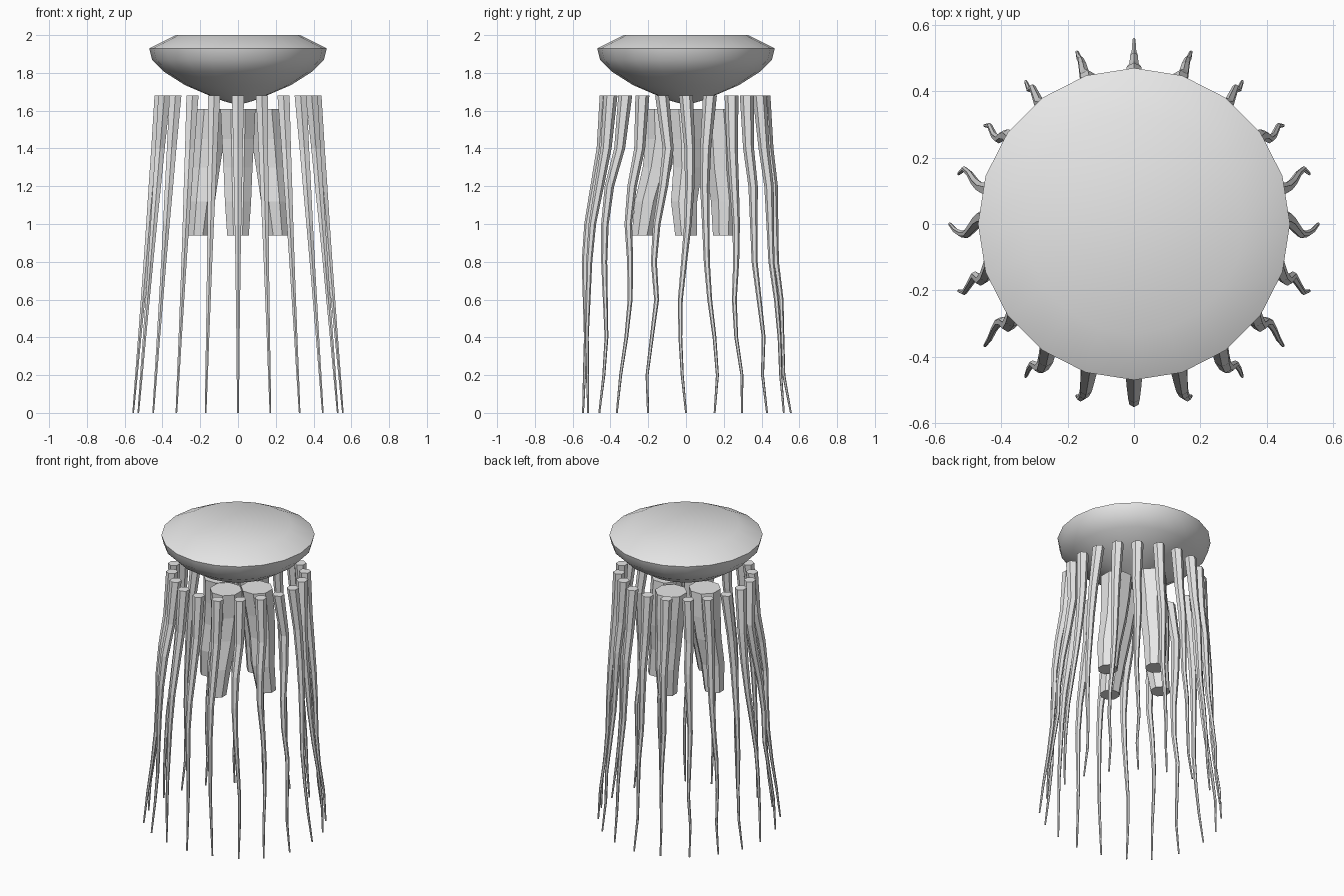
import bpy
import bmesh
import math
from mathutils import Vector

default_cube = bpy.data.objects.get("Cube")
if default_cube:
    bpy.data.objects.remove(default_cube, do_unlink=True)

grey = bpy.data.materials.new("pale_grey")
grey.use_nodes = True
grey.diffuse_color = (0.8, 0.8, 0.8, 1)
grey.node_tree.nodes["Principled BSDF"].inputs["Base Color"].default_value = grey.diffuse_color


def finish(name, bm):
    """Turn a bmesh into a named, coloured object."""
    bmesh.ops.recalc_face_normals(bm, faces=bm.faces)
    mesh = bpy.data.meshes.new(name)
    bm.to_mesh(mesh)
    bm.free()
    mesh.materials.append(grey)
    obj = bpy.data.objects.new(name, mesh)
    bpy.context.collection.objects.link(obj)
    return obj


def loft(name, centres, radii, sides):
    """Capped tube with level cross-sections along the given centres."""
    bm = bmesh.new()
    rings = []
    for centre, radius in zip(centres, radii):
        ring = []
        for i in range(sides):
            a = math.tau * (i + 0.5) / sides
            ring.append(bm.verts.new(centre + radius * Vector((math.cos(a), math.sin(a), 0))))
        rings.append(ring)
    for upper, lower in zip(rings, rings[1:]):
        for i in range(sides):
            j = (i + 1) % sides
            bm.faces.new((upper[i], upper[j], lower[j], lower[i]))
    bm.faces.new(rings[0])
    bm.faces.new(rings[-1])
    return finish(name, bm)


def hanging_path(angle, heights, inner, outer, sway):
    """Points spreading outward on the way down, swaying along y."""
    top, bottom = heights[0], heights[-1]
    points = []
    for z, offset in zip(heights, sway):
        reach = inner + (outer - inner) * (top - z) / (top - bottom)
        points.append(Vector((reach * math.cos(angle),
                              reach * math.sin(angle) + offset / 100, z)))
    return points


# Bell: flat top, sharp rim, rounded underside
profile = [(0, 2), (0.33, 2), (0.47, 1.93), (0.455, 1.87), (0.39, 1.805),
           (0.28, 1.735), (0.175, 1.69), (0.075, 1.65), (0, 1.63)]
bm = bmesh.new()
verts = [bm.verts.new((0, r, z)) for r, z in profile]
edges = [bm.edges.new(pair) for pair in zip(verts, verts[1:])]
bmesh.ops.spin(bm, geom=verts + edges, cent=(0, 0, 0), axis=(0, 0, 1),
               angle=math.tau, steps=20, use_duplicate=False)
bmesh.ops.remove_doubles(bm, verts=bm.verts, dist=0.0005)
bell = finish("bell", bm)
bpy.ops.object.select_all(action="DESELECT")
bell.select_set(True)
bpy.context.view_layer.objects.active = bell
bpy.ops.object.shade_smooth_by_angle(angle=math.radians(40))

# Tentacles: the sway from front to back, mirrored left and right
sways = [
    (-1, -1, -3, -5, -5, -3, -1, 0, 1),
    (-1, -1, -3, -5, -5, -4, -3, -1, 1),
    (1, 0, -4, -5, -4, -2, 0, 0, -1),
    (1, 1, -2, -3, -1, 0, -1, -3, -4),
    (0, 4, 2, -1, -2, 0, -2, -4, -3),
    (0, 2, 2, 1, -1, -3, -3, -2, 0),
    (0, -3, -4, -4, -4, -3, -1, 0, -2),
    (0, -1, -1, -1, -2, -4, -4, -2, -3),
    (-1, -2, -1, -2, -3, -2, -1, -3, -2),
    (0, 0, 1, 0, -1, 0, 0, -1, -1),
    (0, 0, 1, 0, -1, 0, -1, -2, 0),
]
tentacle_heights = [1.68, 1.4, 1.2, 1, 0.8, 0.6, 0.4, 0.2, 0]
tentacle_radii = [0.037, 0.029, 0.025, 0.02, 0.016, 0.013, 0.01, 0.008, 0.005]
for i, sway in enumerate(sways):
    angle = math.radians(18 * i - 90)
    middle = i in (0, len(sways) - 1)
    for side, label in ((1, "left"), (-1, "right")):
        if middle and side < 0:
            continue
        turn = angle if side > 0 else math.pi - angle
        path = hanging_path(turn, tentacle_heights, 0.41, 0.555, sway)
        loft(f"tentacle_{'middle' if middle else label}_{i}", path, tentacle_radii, 6)

# Four thick arms hanging under the middle of the bell
arm_heights = [1.61, 1.45, 1.3, 1.12, 0.94]
arm_radii = [0.1, 0.092, 0.083, 0.075, 0.062]
arms = {
    "front": (-90, (1, 3, 2, -1, -2)),
    "left": (0, (0, 1, 1, -1, 0)),
    "back": (90, (2, 2, 1, 1, -1)),
    "right": (180, (0, 1, 1, -1, 0)),
}
for label, (degrees, sway) in arms.items():
    path = hanging_path(math.radians(degrees), arm_heights, 0.14, 0.21, sway)
    loft(f"{label}_arm", path, arm_radii, 8)
